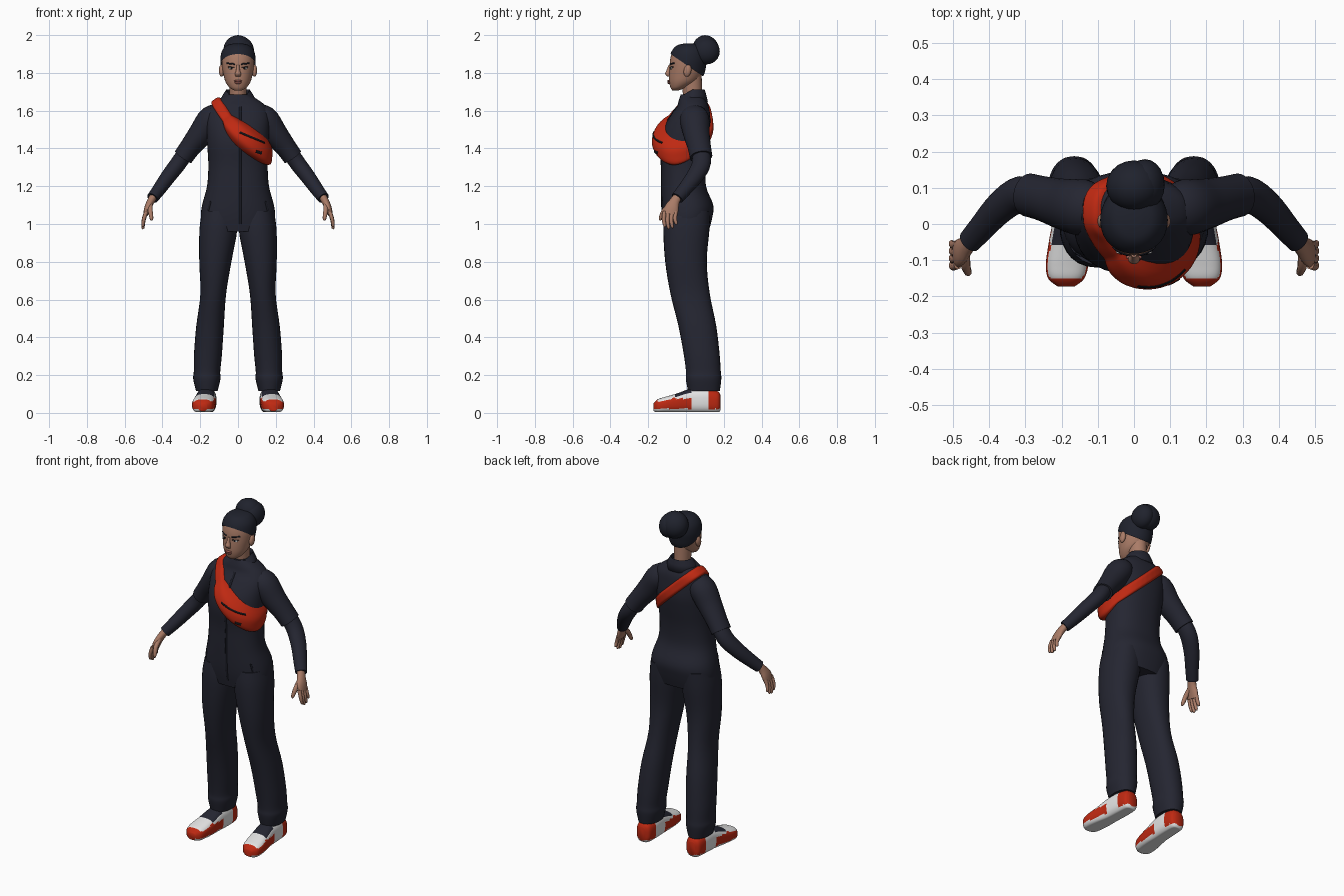
import bpy, bmesh, math
from mathutils import Vector
from mathutils.bvhtree import BVHTree

if "Cube" in bpy.data.objects:
    bpy.data.objects.remove(bpy.data.objects["Cube"], do_unlink=True)


def material(name, *rgb):
    m = bpy.data.materials.new(name)
    m.use_nodes = True
    m.diffuse_color = (*rgb, 1)
    m.node_tree.nodes["Principled BSDF"].inputs["Base Color"].default_value = (*rgb, 1)
    return m


NAVY = material("navy fabric", 0.018, 0.019, 0.031)
SEAM = material("dark seam", 0.010, 0.011, 0.018)
HAIR = material("dark hair", 0.014, 0.016, 0.026)
RED = material("red", 0.52, 0.022, 0.006)
SKIN = material("skin", 0.40, 0.20, 0.135)
LIPS = material("lips", 0.30, 0.10, 0.08)
WHITE = material("white", 0.78, 0.78, 0.78)
BLACK = material("black", 0.006, 0.006, 0.008)
parts = []


def grid(name, rings, mat, closed=True, loop=False):
    """Skin a list of point rows; closed rows get end caps unless looped."""
    bm = bmesh.new()
    rows = [[bm.verts.new(p) for p in r] for r in rings]
    n = len(rows[0])
    pairs = list(zip(rows, rows[1:])) + ([(rows[-1], rows[0])] if loop else [])
    for a, b in pairs:
        for i in range(n if closed else n - 1):
            j = (i + 1) % n
            bm.faces.new((a[i], a[j], b[j], b[i]))
    if closed and not loop:
        bm.faces.new(rows[0])
        bm.faces.new(rows[-1])
    bmesh.ops.recalc_face_normals(bm, faces=bm.faces)
    me = bpy.data.meshes.new(name)
    bm.to_mesh(me)
    bm.free()
    me.materials.append(mat)
    ob = bpy.data.objects.new(name, me)
    bpy.context.collection.objects.link(ob)
    parts.append(ob)
    return ob


def smooth_rows(rows, steps):
    """Catmull-Rom interpolation through the control rows."""
    out = []
    for i in range(len(rows) - 1):
        p = [rows[max(i - 1, 0)], rows[i], rows[i + 1], rows[min(i + 2, len(rows) - 1)]]
        for k in range(steps):
            t = k / steps
            out.append([0.5 * (2 * b + (c - a) * t + (2 * a - 5 * b + 4 * c - d) * t * t
                               + (3 * b - a - 3 * c + d) * t ** 3) for a, b, c, d in zip(*p)])
    return out + [list(rows[-1])]


def loft(name, rows, mat, s=1, ref=(1, 0, 0), axis=None, power=2, segs=24, steps=4):
    """Rows are x, y, z, half width, half depth; s = -1 mirrors in x."""
    rows = smooth_rows(rows, steps)
    pts = [Vector(r[:3]) for r in rows]
    rings = []
    for i, r in enumerate(rows):
        t = Vector(axis) if axis else (pts[min(i + 1, len(pts) - 1)] - pts[max(i - 1, 0)]).normalized()
        a = Vector(ref)
        a = (a - t * a.dot(t)).normalized()
        b = t.cross(a)
        ring = []
        for k in range(segs):
            c, d = math.cos(math.tau * k / segs), math.sin(math.tau * k / segs)
            c, d = (math.copysign(abs(q) ** (2 / power), q) for q in (c, d))
            p = pts[i] + a * c * r[3] + b * d * r[4]
            ring.append((p.x * s, p.y, p.z))
        rings.append(ring)
    return grid(name, rings, mat)


def blob(name, loc, size, mat, tilt=0):
    bpy.ops.mesh.primitive_uv_sphere_add(segments=20, ring_count=12, location=loc, rotation=(tilt, 0, 0))
    ob = bpy.context.object
    ob.name, ob.scale = name, size
    ob.data.materials.append(mat)
    parts.append(ob)
    return ob


def tree(ob):
    return BVHTree.FromPolygons([v.co for v in ob.data.vertices], [p.vertices for p in ob.data.polygons])


def front_y(bvh, x, z):
    hit = bvh.ray_cast(Vector((x, -1, z)), Vector((0, 1, 0)))[0]
    return hit.y if hit else -0.1


def seam(name, bvh, ends, width, mat, n=10, depth=0.004):
    """Thin raised line laid on the front of a surface."""
    (x0, z0), (x1, z1) = ends
    rows = []
    for i in range(n + 1):
        x, z = x0 + (x1 - x0) * i / n, z0 + (z1 - z0) * i / n
        rows.append((x, front_y(bvh, x, z), z, width, depth))
    ref = (1, 0, 0) if abs(z1 - z0) > abs(x1 - x0) else (0, 0, 1)
    if ref[2]:
        rows = [(*r[:3], r[3], r[4]) for r in rows]
    return loft(name, rows, mat, ref=ref, segs=8, steps=1)


UP = (0, 0, 1)

# Torso of the boiler suit
torso = loft("torso", [
    (0, 0.005, 0.96, 0.185, 0.115), (0, 0.008, 1.03, 0.197, 0.13), (0, 0.008, 1.10, 0.19, 0.136),
    (0, -0.012, 1.20, 0.164, 0.118), (0, -0.012, 1.31, 0.157, 0.118), (0, -0.008, 1.42, 0.163, 0.131),
    (0, 0.005, 1.50, 0.167, 0.128), (0, 0.022, 1.57, 0.168, 0.106), (0, 0.036, 1.62, 0.15, 0.085),
    (0, 0.034, 1.655, 0.11, 0.072), (0, 0.032, 1.685, 0.06, 0.06)], NAVY, axis=UP, power=2.3, segs=40)
body = tree(torso)
seam("front_placket", body, [(0.012, 1.62), (0.012, 1.0)], 0.006, SEAM, 20)
for s, side in ((1, "left_"), (-1, "right_")):
    seam(side + "pocket", body, [(s * 0.145, 1.12), (s * 0.175, 1.0)], 0.006, SEAM)

# Collar: a folded band open at the front
collar = []
for i in range(33):
    a = math.radians(-70 + 320 * i / 32)
    f = max(0, -math.sin(a))
    c, d = math.cos(a), math.sin(a)
    collar.append([(0.052 * c, 0.035 + 0.052 * d, 1.69 - 0.03 * f),
                   (0.062 * c, 0.035 + 0.063 * d, 1.712 - 0.035 * f),
                   (0.080 * c, 0.033 + 0.074 * d, 1.685 - 0.04 * f),
                   (0.10 * c, 0.03 + 0.086 * d, 1.645 - 0.05 * f)])
grid("collar", collar, NAVY, closed=False).modifiers.new("thickness", "SOLIDIFY").thickness = 0.006

# Cross-body strap swelling into a bag at the front left
centre = Vector((0.0275, 0.02, 1.515))
u, v = Vector((-0.726, 0, 0.688)), Vector((0, 1, 0))
n = u.cross(v)
band = []
for i in range(96):
    a = -math.pi + math.tau * i / 96
    da = (math.degrees(a) + 118 + 180) % 360 - 180
    g = max(0, math.cos(math.radians(da * 90 / 68))) ** 0.8 if abs(da) < 68 else 0
    d = u * math.cos(a) + v * math.sin(a)
    row = []
    for k in range(13):
        w = k / 6 - 1
        o = centre + n * (w * (0.03 + 0.036 * g) + 0.035 * max(0, -math.sin(a)))
        hit = body.ray_cast(o, d)[0] or o + d * 0.15
        row.append(hit + d * (-0.004 + (0.017 + 0.036 * g) * (1 - abs(w) ** (6 - 3 * g))))
    band.append(row)
bag = grid("crossbody_bag", band, RED, closed=False, loop=True)
pouch = tree(bag)
seam("bag_zip", pouch, [(0.01, 1.485), (0.14, 1.43)], 0.006, BLACK, 14)
seam("bag_buckle", pouch, [(0.095, 1.385), (0.125, 1.375)], 0.008, BLACK, 4)

for s, side in ((1, "left_"), (-1, "right_")):
    Y = (0, 1, 0)
    # Short sleeve over a long sleeve
    loft(side + "short_sleeve", [
        (0.09, 0.04, 1.57, 0.06, 0.06), (0.14, 0.045, 1.555, 0.078, 0.072), (0.195, 0.055, 1.48, 0.07, 0.066),
        (0.25, 0.07, 1.41, 0.062, 0.056), (0.29, 0.08, 1.355, 0.06, 0.053)], NAVY, s, Y)
    loft(side + "long_sleeve", [
        (0.25, 0.07, 1.42, 0.045, 0.042), (0.313, 0.082, 1.325, 0.05, 0.043), (0.37, 0.045, 1.25, 0.045, 0.04),
        (0.42, -0.01, 1.18, 0.038, 0.035), (0.453, -0.047, 1.137, 0.034, 0.031)], NAVY, s, Y)
    # Hand
    loft(side + "palm", [
        (0.445, -0.04, 1.15, 0.024, 0.02), (0.462, -0.06, 1.12, 0.027, 0.02),
        (0.478, -0.076, 1.085, 0.038, 0.018), (0.489, -0.084, 1.05, 0.038, 0.013)], SKIN, s, Y, segs=16)
    for i, length in enumerate((0.064, 0.075, 0.07, 0.052)):
        y = -0.114 + 0.02 * i
        loft(side + "finger_%d" % (i + 1), [
            (0.486, y, 1.065, 0.011, 0.011), (0.499, y - 0.004, 1.055 - length / 2, 0.0105, 0.01),
            (0.503, y + 0.002, 1.055 - length, 0.008, 0.008),
            (0.502, y + 0.003, 1.048 - length, 0.002, 0.002)], SKIN, s, Y, segs=10)
    loft(side + "thumb", [
        (0.465, -0.075, 1.11, 0.014, 0.014), (0.464, -0.115, 1.07, 0.014, 0.013),
        (0.458, -0.134, 1.03, 0.01, 0.01), (0.457, -0.137, 1.018, 0.003, 0.003)], SKIN, s, Y, segs=10)
    # Trouser leg with a gathered hem
    loft(side + "trouser_leg", [
        (0.1, 0.008, 1.07, 0.09, 0.12), (0.104, 0.002, 0.97, 0.1, 0.122), (0.12, 0, 0.8, 0.085, 0.11),
        (0.131, 0.022, 0.63, 0.068, 0.104), (0.148, 0.06, 0.46, 0.073, 0.1), (0.159, 0.083, 0.31, 0.074, 0.095),
        (0.164, 0.092, 0.22, 0.07, 0.092), (0.165, 0.093, 0.18, 0.072, 0.094),
        (0.165, 0.095, 0.115, 0.057, 0.084)], NAVY, s, axis=UP, power=2.2, segs=28)
    # Trainer, panelled by position on the shoe
    shoe = loft(side + "shoe", [
        (0.165, 0.183, 0.055, 0.025, 0.04), (0.165, 0.165, 0.058, 0.045, 0.058), (0.166, 0.1, 0.064, 0.052, 0.066),
        (0.17, 0.02, 0.062, 0.053, 0.064), (0.177, -0.05, 0.05, 0.058, 0.052), (0.184, -0.11, 0.042, 0.059, 0.043),
        (0.187, -0.15, 0.036, 0.05, 0.036), (0.187, -0.172, 0.03, 0.024, 0.02)],
        RED, s, axis=(0, -1, 0), power=2.7, segs=40, steps=8)
    shoe.data.materials.append(WHITE)
    shoe.data.materials.append(NAVY)
    for vert in shoe.data.vertices:
        vert.co.z = max(vert.co.z, 0.004)
    for f in shoe.data.polygons:
        y, z, up = f.center.y, f.center.z, f.normal.z
        if z < 0.022:
            f.material_index = 1
        elif y < -0.06:
            f.material_index = int(up > 0.55 and y > -0.15)
        elif y < 0.03:
            f.material_index = 2 if up > 0.55 else int(z > 0.075)
        else:
            f.material_index = int(y < 0.115)

# Neck and head
loft("neck", [(0, 0.04, 1.6, 0.05, 0.05), (0, 0.035, 1.68, 0.045, 0.05), (0, 0.025, 1.8, 0.05, 0.058)],
     SKIN, axis=UP)
skull = [(0, -0.055, 1.708, 0.022, 0.018), (0, -0.04, 1.722, 0.045, 0.042), (0, -0.017, 1.752, 0.066, 0.072),
         (0, -0.004, 1.79, 0.077, 0.086), (0, 0.002, 1.83, 0.084, 0.089), (0, 0.006, 1.87, 0.086, 0.09),
         (0, 0.008, 1.91, 0.078, 0.08), (0, 0.012, 1.94, 0.052, 0.056), (0, 0.014, 1.95, 0.015, 0.015)]
head = loft("head", skull, SKIN, axis=UP, segs=32)
face = tree(head)
loft("nose", [(0, -0.082, 1.842, 0.008, 0.01), (0, -0.091, 1.815, 0.01, 0.012),
              (0, -0.097, 1.795, 0.016, 0.014), (0, -0.09, 1.78, 0.012, 0.008)], SKIN, axis=UP, segs=14)
blob("upper_lip", (0, front_y(face, 0, 1.757) - 0.002, 1.757), (0.022, 0.008, 0.006), LIPS)
blob("lower_lip", (0, front_y(face, 0, 1.748) - 0.001, 1.748), (0.019, 0.009, 0.007), LIPS)
for s, side in ((1, "left_"), (-1, "right_")):
    y = front_y(face, s * 0.035, 1.825)
    blob(side + "eye", (s * 0.035, y + 0.002, 1.825), (0.015, 0.006, 0.006), WHITE)
    blob(side + "iris", (s * 0.035, y - 0.002, 1.825), (0.006, 0.004, 0.006), BLACK)
    seam(side + "eyelid", face, [(s * 0.019, 1.83), (s * 0.052, 1.831)], 0.002, BLACK, 6)
    seam(side + "eyebrow", face, [(s * 0.016, 1.846), (s * 0.058, 1.851)], 0.004, HAIR, 6)
    blob(side + "ear", (s * 0.087, 0.008, 1.812), (0.014, 0.02, 0.033), SKIN, -0.2)

# Swept-back hair, trimmed along the hairline, and the bun
hair = loft("hair", [(x, y + 0.006, z + 0.006, a + 0.007, b + 0.009) for x, y, z, a, b in skull],
            HAIR, axis=UP, segs=40)
bm = bmesh.new()
bm.from_mesh(hair.data)
bmesh.ops.bisect_plane(bm, geom=bm.verts[:] + bm.edges[:] + bm.faces[:], plane_co=(0, -0.085, 1.902),
                       plane_no=(0, 0.12, 0.175), clear_inner=True)
bm.to_mesh(hair.data)
bm.free()
blob("hair_bun", (0, 0.105, 1.924), (0.077, 0.07, 0.076), HAIR, 0.3)
blob("bun_wrap", (0.03, 0.108, 1.915), (0.055, 0.071, 0.07), HAIR, -0.3)

# Smooth shading that keeps the edges
bpy.ops.object.select_all(action="DESELECT")
for ob in parts:
    ob.select_set(True)
bpy.context.view_layer.objects.active = torso
bpy.ops.object.shade_smooth_by_angle(angle=math.radians(50))
